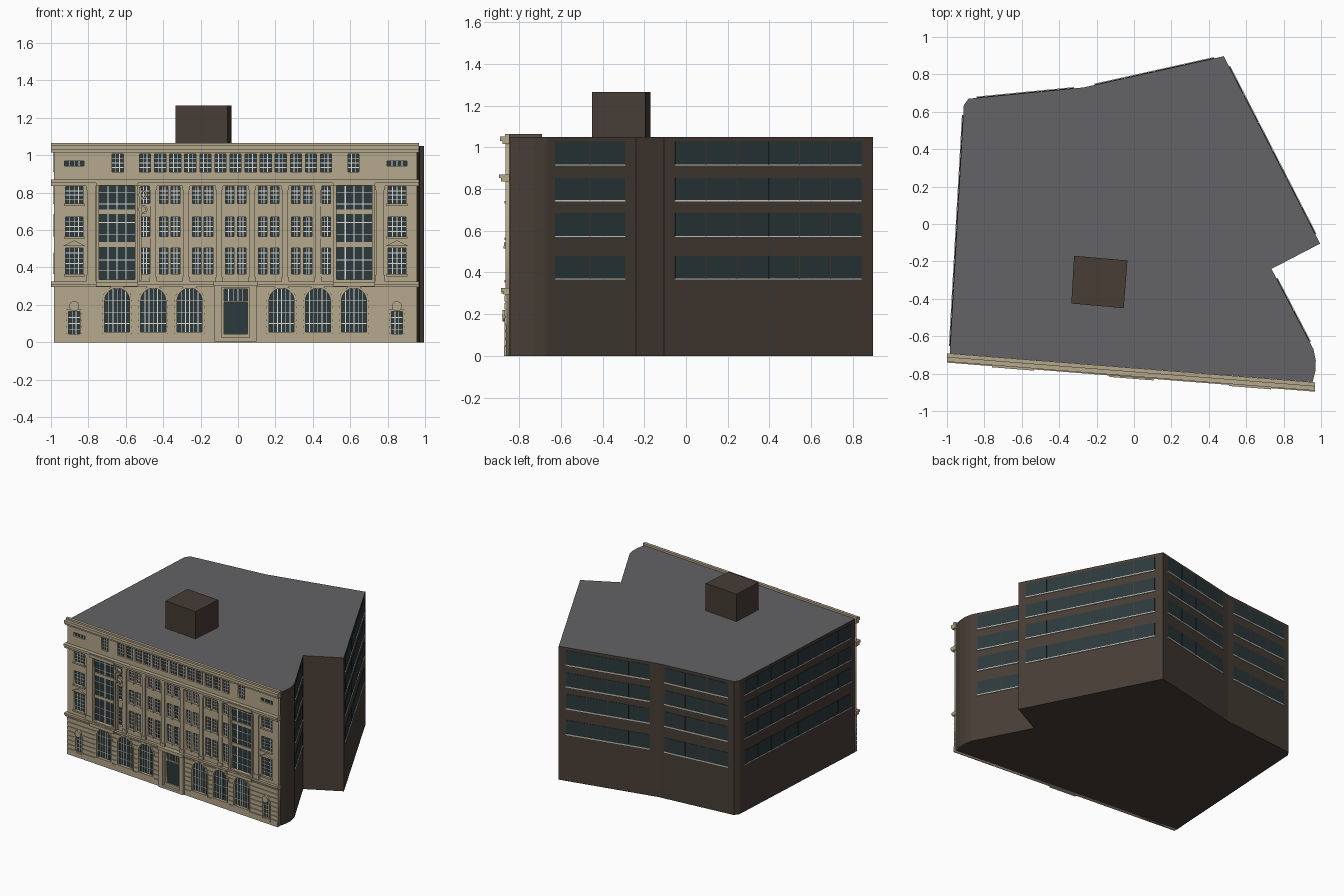
import bpy, bmesh, math
from mathutils import Vector

if "Cube" in bpy.data.objects:
    bpy.data.objects.remove(bpy.data.objects["Cube"])


def material(name, rgb):
    m = bpy.data.materials.new(name)
    m.use_nodes = True
    m.diffuse_color = (*rgb, 1)
    m.node_tree.nodes["Principled BSDF"].inputs["Base Color"].default_value = (*rgb, 1)
    return m


STONE = material("pale stone", (0.46, 0.385, 0.26))
BROWN = material("dark brown wall", (0.063, 0.047, 0.036))
ROOF = material("grey roof", (0.125, 0.122, 0.128))
GLASS = material("dark glass", (0.025, 0.041, 0.044))
WHITE = material("white trim", (0.72, 0.71, 0.67))

CX = -0.013              # centre line of the street front
LEFT, RIGHT = -0.985, 0.957


def front(x, z, d):
    """Point on the slanted street front, d outward."""
    return Vector((x, -0.77 - 0.079 * x - d, z))


class Part:
    def __init__(self, name, *mats):
        self.name, self.mats, self.bm = name, mats, bmesh.new()

    def solid(self, a, b):
        va, vb = ([self.bm.verts.new(p) for p in ring] for ring in (a, b))
        n = len(va)
        faces = [self.bm.faces.new(va), self.bm.faces.new(vb[::-1])]
        for i in range(n):
            j = (i + 1) % n
            faces.append(self.bm.faces.new((va[j], va[i], vb[i], vb[j])))
        bmesh.ops.recalc_face_normals(self.bm, faces=faces)

    def plate(self, pts, d0, d1):
        self.solid([front(x, z, d0) for x, z in pts], [front(x, z, d1) for x, z in pts])

    def box(self, x0, x1, z0, z1, d0, d1):
        self.plate(rect(x0, x1, z0, z1), d0, d1)

    def ring(self, outer, inner, d0, d1):
        n = len(outer)
        for i in range(n):
            j = (i + 1) % n
            self.plate([outer[i], outer[j], inner[j], inner[i]], d0, d1)

    def finish(self, rule=None):
        me = bpy.data.meshes.new(self.name)
        if rule:
            self.bm.normal_update()
            for f in self.bm.faces:
                f.material_index = rule(f)
        self.bm.to_mesh(me)
        self.bm.free()
        for m in self.mats:
            me.materials.append(m)
        ob = bpy.data.objects.new(self.name, me)
        bpy.context.collection.objects.link(ob)
        return ob


def rect(x0, x1, z0, z1):
    return [(x0, z0), (x1, z0), (x1, z1), (x0, z1)]


def arch(cx, hw, z0, spring, n=14):
    top = [(cx + hw * math.cos(math.pi * i / n), spring + hw * math.sin(math.pi * i / n)) for i in range(n + 1)]
    return [(cx - hw, z0), (cx + hw, z0)] + top


def disc(cx, cz, r, n=16):
    return [(cx + r * math.cos(math.tau * i / n), cz + r * math.sin(math.tau * i / n)) for i in range(n)]


# Main block on its irregular plan
plan = [(-0.985, -0.692), (0.955, -0.845), (0.969, -0.79), (0.972, -0.73), (0.96, -0.67), (0.735, -0.24),
        (0.995, -0.105), (0.48, 0.897), (-0.27, 0.73), (-0.885, 0.67), (-0.91, 0.635)]
block = Part("main_block", BROWN, ROOF)
block.solid([(x, y, 0) for x, y in plan], [(x, y, 1.05) for x, y in plan])
block.finish(lambda f: int(f.normal.z > 0.9))

hut = [(-0.335, -0.425), (-0.055, -0.45), (-0.035, -0.195), (-0.32, -0.17)]
house = Part("roof_house", BROWN)
house.solid([(x, y, 1.04) for x, y in hut], [(x, y, 1.265) for x, y in hut])
house.finish()

# Window strips on the side and back walls
panes, sills = Part("side_windows", GLASS), Part("side_sills", WHITE)


def wall_strip(i, f0, f1, count):
    a, b = Vector((*plan[i], 0)), Vector((*plan[(i + 1) % len(plan)], 0))
    along = b - a
    out = Vector((along.y, -along.x, 0)).normalized()

    def slab(part, s, t, z0, z1, d):
        base = [a + along * s, a + along * t, a + along * t + out * d, a + along * s + out * d]
        part.solid([p + Vector((0, 0, z0)) for p in base], [p + Vector((0, 0, z1)) for p in base])

    gap = 0.003 / along.length
    step = (f1 - f0) / count
    for z0, z1 in ((0.372, 0.48), (0.575, 0.685), (0.747, 0.852), (0.918, 1.027)):
        for k in range(count):
            slab(panes, f0 + k * step + gap, f0 + (k + 1) * step - gap, z0, z1, 0.003)
        slab(sills, f0, f1, z0 - 0.008, z0, 0.007)


for strip in ((4, 0.09, 0.88, 2), (6, 0.05, 0.945, 6), (7, 0.07, 0.92, 4), (8, 0.08, 0.93, 3), (10, 0.04, 0.97, 8)):
    wall_strip(*strip)
panes.finish()
sills.finish()

# Openings of the street front with glass and glazing bars
holes = []
glass, bars = Part("front_glass", GLASS), Part("front_glazing_bars", WHITE)
trim = Part("front_trim", STONE)


def opening(pts):
    holes.append(pts)
    glass.plate(pts, 0, 0.006)


def window(cx, w, z0, z1, nx, nz, t=0.004):
    x0, x1 = cx - w / 2, cx + w / 2
    opening(rect(x0, x1, z0, z1))
    for i in range(1, nx):
        x = x0 + w * i / nx
        bars.box(x - t / 2, x + t / 2, z0, z1, 0.004, 0.010)
    for i in range(1, nz):
        z = z0 + (z1 - z0) * i / nz
        bars.box(x0, x1, z - t / 2, z + t / 2, 0.004, 0.009)


rows = ((0.365, 0.505, 5), (0.567, 0.67, 4), (0.742, 0.832, 4))
for i in range(-6, 7):
    window(CX + i * 0.0806, 0.06, 0.91, 1.008, 3, 4)
columns = [s * (k * 0.1765 + e) for k in (1, 2) for e in (-0.032, 0.032) for s in (-1, 1)]
for c in columns + [-0.032, 0.032, -0.484, 0.484]:
    for z0, z1, nz in rows:
        window(CX + c, 0.046, z0, z1, 3, nz)
        trim.box(CX + c - 0.028, CX + c + 0.028, z0 - 0.012, z0, 0.015, 0.027)

for s in (-1, 1):
    # End windows, pediment and attic lights
    end = CX + s * 0.863
    for z0, z1, nz in rows:
        window(end, 0.095, z0, z1, 4, nz)
        trim.box(end - 0.055, end + 0.055, z0 - 0.012, z0, 0.015, 0.029)
    trim.plate([(end - 0.06, 0.515), (end + 0.06, 0.515), (end, 0.545)], 0.015, 0.034)
    window(end, 0.105, 0.942, 0.97, 4, 1)
    window(CX + s * 0.63, 0.06, 0.91, 1.008, 3, 4)
    # Tall bay with spandrels
    bay = CX + s * 0.634
    window(bay, 0.19, 0.335, 0.845, 4, 1, 0.006)
    for z in (0.385, 0.44, 0.575, 0.64, 0.74, 0.80):
        bars.box(bay - 0.095, bay + 0.095, z - 0.002, z + 0.002, 0.004, 0.009)
    for z in (0.51, 0.685):
        trim.box(bay - 0.095, bay + 0.095, z, z + 0.026, 0.004, 0.014)
    trim.ring(rect(bay - 0.11, bay + 0.11, 0.322, 0.86), rect(bay - 0.095, bay + 0.095, 0.335, 0.845), 0.015, 0.036)
    for z in (0.298, 0.838):
        trim.box(bay - 0.112, bay + 0.112, z, z + 0.025, 0.015, 0.056)
    # Small side door and medallion
    window(end, 0.06, 0.035, 0.165, 3, 4)
    trim.ring(rect(end - 0.04, end + 0.04, 0.02, 0.175), rect(end - 0.03, end + 0.03, 0.035, 0.165), 0.015, 0.03)
    trim.plate(disc(end, 0.193, 0.027), 0.015, 0.042)
    # Wide pilaster beside the bay
    p = CX + s * 0.772
    trim.box(p - 0.022, p + 0.022, 0.325, 0.836, 0.015, 0.030)
    trim.box(p - 0.027, p + 0.027, 0.325, 0.36, 0.015, 0.034)
    trim.box(p - 0.027, p + 0.027, 0.815, 0.836, 0.015, 0.034)

# Slim pilasters between the middle bays
for k in (-2.5, -1.5, -0.5, 0.5, 1.5, 2.5):
    p = CX + k * 0.1765
    trim.box(p - 0.015, p + 0.015, 0.325, 0.836, 0.015, 0.030)
    trim.box(p - 0.02, p + 0.02, 0.325, 0.35, 0.015, 0.034)
    trim.box(p - 0.02, p + 0.02, 0.815, 0.836, 0.015, 0.034)

# Ground floor arches
R, SPRING = 0.067, 0.222
arches = [CX + s * c for s in (-1, 1) for c in (0.246, 0.44, 0.633)]
for c in arches:
    opening(arch(c, R, 0.055, SPRING))
    for i in (-2, -1, 0, 1, 2):
        x = i * R / 3
        bars.box(c + x - 0.002, c + x + 0.002, 0.055, SPRING + math.sqrt(R * R - x * x), 0.004, 0.010)
    for z in (0.10, 0.16, SPRING):
        bars.box(c - R, c + R, z - 0.002, z + 0.002, 0.004, 0.009)
    trim.ring(arch(c, R + 0.013, 0.045, SPRING), arch(c, R, 0.055, SPRING), 0.015, 0.029)
    trim.box(c - 0.01, c + 0.01, 0.286, 0.302, 0.015, 0.036)

# Entrance
opening(rect(CX - 0.063, CX + 0.063, 0.03, 0.213))
window(CX, 0.126, 0.222, 0.285, 5, 1)
trim.ring(rect(CX - 0.112, CX + 0.112, 0.005, 0.318), rect(CX - 0.075, CX + 0.075, 0.025, 0.292), 0.015, 0.048)
trim.box(CX - 0.118, CX + 0.118, 0.3, 0.325, 0.015, 0.058)


# Stone courses, interrupted by the openings
def half_width(kind, hw, top, z):
    if z < top:
        return hw
    return math.sqrt(max(0, hw * hw - (z - top) ** 2)) if kind == "arch" else 0


breaks = sorted([(c, "arch", R + 0.011, SPRING) for c in arches] + [(CX, "door", 0.112, 0.32)]
                + [(CX + s * 0.863, "door", 0.04, 0.175) for s in (-1, 1)])
courses = Part("stone_courses", STONE)
courses.box(LEFT, RIGHT, 0, 0.045, 0.015, 0.028)
for i in range(7):
    z0 = 0.051 + i * 0.035
    z1 = z0 + 0.028
    lo = hi = LEFT
    for c, kind, hw, top in breaks:
        a = half_width(kind, hw, top, z0)
        b = half_width(kind, hw, top, z1) if kind == "arch" else a
        courses.plate([(lo, z0), (c - a, z0), (c - b, z1), (hi, z1)], 0.015, 0.026)
        lo, hi = c + a, c + b
    courses.plate([(lo, z0), (RIGHT, z0), (RIGHT, z1), (hi, z1)], 0.015, 0.026)
courses.finish()

# Hanging ornament beside the left bay
trim.box(-0.528, -0.516, 0.33, 0.83, 0.015, 0.04)
for z in (0.71, 0.79):
    trim.ring(disc(-0.508, z, 0.024), disc(-0.508, z, 0.014), 0.02, 0.045)

# Cornice and string courses
for z0, z1, d in ((1.015, 1.034, 0.034), (1.03, 1.052, 0.045), (1.045, 1.065, 0.022),
                  (0.836, 0.855, 0.04), (0.852, 0.87, 0.05), (0.295, 0.312, 0.03), (0.309, 0.325, 0.042)):
    trim.box(-1.0, 0.967, z0, z1, 0, d)
for part in (glass, bars, trim):
    part.finish()

# Street front sheet with all openings cut through
curve = bpy.data.curves.new("front_outline", "CURVE")
curve.dimensions, curve.fill_mode, curve.extrude = "2D", "BOTH", 0.01
for pts in [rect(LEFT, RIGHT, 0, 1.05)] + holes:
    clean = [p for i, p in enumerate(pts) if (Vector(p) - Vector(pts[i - 1])).length > 1e-5]
    sp = curve.splines.new("POLY")
    sp.points.add(len(clean) - 1)
    for q, (x, z) in zip(sp.points, clean):
        q.co = (x, z, 0, 1)
    sp.use_cyclic_u = True
helper = bpy.data.objects.new("front_outline", curve)
bpy.context.collection.objects.link(helper)
bpy.context.view_layer.update()
mesh = bpy.data.meshes.new_from_object(helper.evaluated_get(bpy.context.evaluated_depsgraph_get()))
bpy.data.objects.remove(helper)
for v in mesh.vertices:
    v.co = front(v.co.x, v.co.y, v.co.z + 0.01)
mesh.materials.clear()
mesh.materials.append(STONE)
bpy.context.collection.objects.link(bpy.data.objects.new("street_front", mesh))
